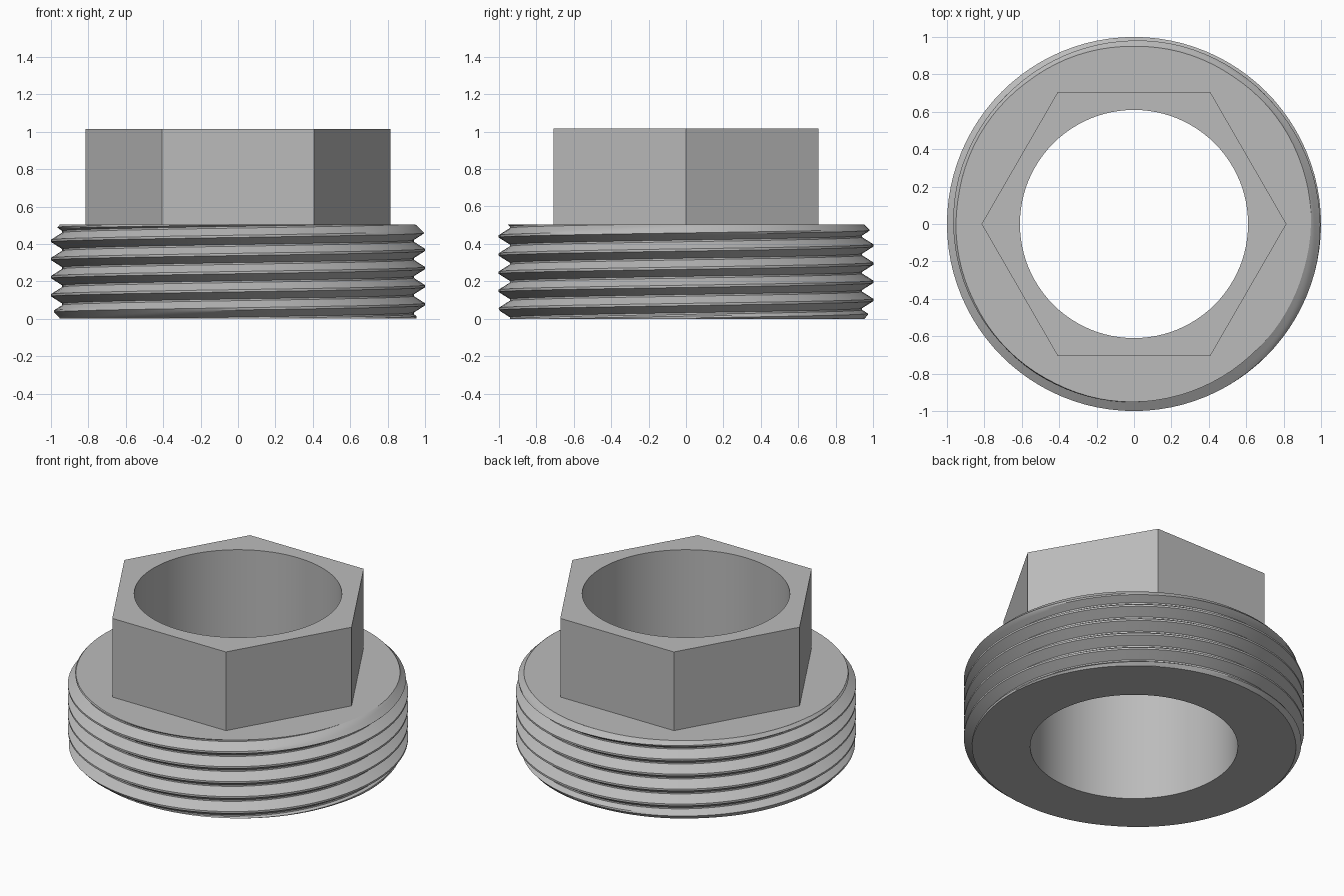
import bpy, bmesh, math

cube = bpy.data.objects.get("Cube")
if cube:
    bpy.data.objects.remove(cube, do_unlink=True)

SEG = 96
COLLAR_TOP, HEAD_TOP = 0.505, 1.015
BORE, HEX = 0.61, 0.815
ROOT, CREST, PITCH = 0.94, 1.0, 0.097
FLANK, FLAT = 0.038, 0.006      # axial flank length, half crest width
CREST_Z = 0.465                 # crest height at angle zero

grey = bpy.data.materials.new("Plain grey metal")
grey.use_nodes = True
grey.diffuse_color = (0.5, 0.5, 0.5, 1)
grey.node_tree.nodes["Principled BSDF"].inputs["Base Color"].default_value = (0.5, 0.5, 0.5, 1)


def ring(bm, radius, z, count):
    """Closed loop of vertices joined by edges."""
    turn = 2 * math.pi / count
    verts = [bm.verts.new((radius * math.cos(i * turn), radius * math.sin(i * turn), z))
             for i in range(count)]
    for a, b in zip(verts, verts[1:] + verts[:1]):
        bm.edges.new((a, b))
    return verts


def wall(bm, low, high):
    """Quads between two rings of equal count."""
    for i in range(len(low)):
        j = (i + 1) % len(low)
        bm.faces.new((low[i], low[j], high[j], high[i]))


def loop_edges(verts):
    members = set(verts)
    return list({e for v in verts for e in v.link_edges if e.other_vert(v) in members})


def cap(bm, outer_edges, inner_edges, up):
    """Flat face with a hole, facing up or down."""
    made = bmesh.ops.triangle_fill(bm, use_beauty=True, edges=outer_edges + inner_edges,
                                   normal=(0, 0, up))["geom"]
    for f in made:
        if isinstance(f, bmesh.types.BMFace):
            f.normal_update()
            if f.normal.z * up < 0:
                f.normal_flip()


def finish(bm, name):
    mesh = bpy.data.meshes.new(name)
    bm.to_mesh(mesh)
    bm.free()
    mesh.materials.append(grey)
    obj = bpy.data.objects.new(name, mesh)
    bpy.context.collection.objects.link(obj)
    bpy.ops.object.select_all(action="DESELECT")
    obj.select_set(True)
    bpy.context.view_layer.objects.active = obj
    bpy.ops.object.shade_smooth_by_angle(angle=math.radians(25))
    return obj


# Thread profile for one pitch: offset along the axis and radius
profile = [(-FLAT, CREST), (FLAT, CREST)]
for k in range(1, 5):
    profile.append((FLAT + FLANK * k / 4, CREST + (ROOT - CREST) * k / 4))
for k in range(4):
    profile.append((PITCH - FLAT - FLANK * (4 - k) / 4, ROOT + (CREST - ROOT) * k / 4))

# Threaded collar: helical sweep with chamfered ends, trimmed flat
bm = bmesh.new()
columns = []
for i in range(SEG + 1):
    angle = 2 * math.pi * i / SEG
    column = []
    for turn in range(-7, 3):
        for offset, radius in profile:
            z = CREST_Z + PITCH * (turn + i / SEG) + offset
            depth = max(0, min(z, COLLAR_TOP - z))
            r = min(radius, 0.95 + depth)
            column.append(bm.verts.new((r * math.cos(angle), r * math.sin(angle), z)))
    columns.append(column)
for a, b in zip(columns, columns[1:]):
    for k in range(len(a) - 1):
        bm.faces.new((a[k], b[k], b[k + 1], a[k + 1]))
bmesh.ops.remove_doubles(bm, verts=bm.verts[:], dist=1e-5)
for z, side in ((0, -1), (COLLAR_TOP, 1)):
    bmesh.ops.bisect_plane(bm, geom=bm.verts[:] + bm.edges[:] + bm.faces[:], dist=1e-6,
                           plane_co=(0, 0, z), plane_no=(0, 0, side), clear_outer=True)
bmesh.ops.remove_doubles(bm, verts=bm.verts[:], dist=1e-5)
rim = [e for e in bm.edges if e.is_boundary]
bottom_rim = [e for e in rim if all(v.co.z < 0.001 for v in e.verts)]
top_rim = [e for e in rim if all(v.co.z > COLLAR_TOP - 0.001 for v in e.verts)]

# Underside, shoulder and lower half of the bore
bore_low = ring(bm, BORE, 0, SEG)
bore_mid = ring(bm, BORE, COLLAR_TOP, SEG)
cap(bm, bottom_rim, loop_edges(bore_low), -1)
hex_base = ring(bm, HEX, COLLAR_TOP, 6)
cap(bm, top_rim, loop_edges(hex_base), 1)
wall(bm, bore_mid, bore_low)
finish(bm, "threaded_collar")

# Hexagonal head with the upper half of the bore
bm = bmesh.new()
hex_low, hex_high = (ring(bm, HEX, z, 6) for z in (COLLAR_TOP, HEAD_TOP))
bore_low, bore_high = (ring(bm, BORE, z, SEG) for z in (COLLAR_TOP, HEAD_TOP))
cap(bm, loop_edges(hex_high), loop_edges(bore_high), 1)
wall(bm, hex_low, hex_high)
wall(bm, bore_high, bore_low)
finish(bm, "hex_head")
